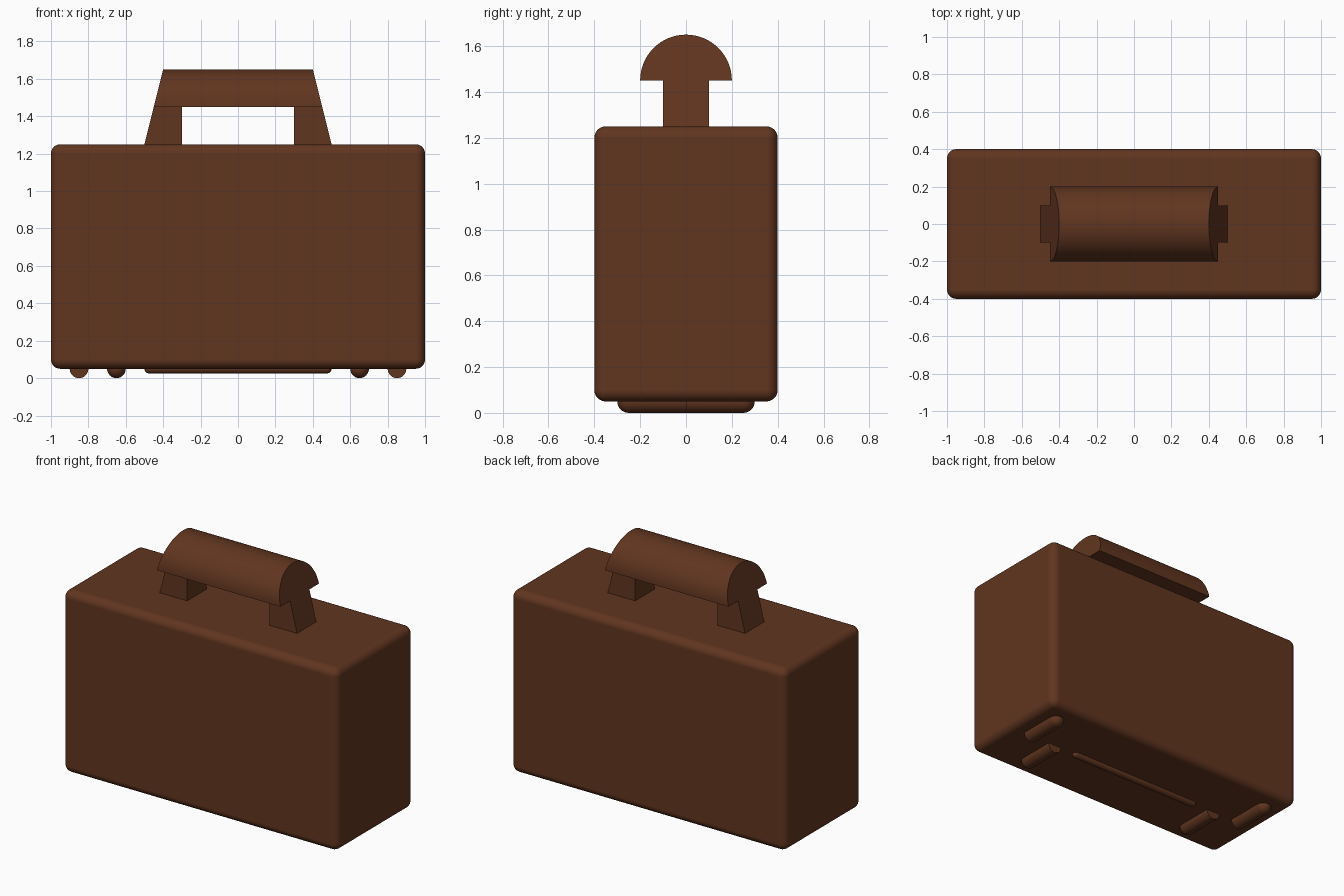
import bpy, bmesh
from math import sin, cos, pi, radians

if "Cube" in bpy.data.objects:
    bpy.data.objects.remove(bpy.data.objects["Cube"])

brown = bpy.data.materials.new("dark_brown_leather")
brown.diffuse_color = (0.12, 0.036, 0.014, 1)
brown.use_nodes = True
brown.node_tree.nodes["Principled BSDF"].inputs["Base Color"].default_value = brown.diffuse_color


def finish(name, bm, smooth=True):
    bmesh.ops.recalc_face_normals(bm, faces=bm.faces)
    mesh = bpy.data.meshes.new(name)
    bm.to_mesh(mesh)
    bm.free()
    ob = bpy.data.objects.new(name, mesh)
    bpy.context.collection.objects.link(ob)
    mesh.materials.append(brown)
    if smooth:
        bpy.ops.object.select_all(action='DESELECT')
        ob.select_set(True)
        bpy.context.view_layer.objects.active = ob
        bpy.ops.object.shade_smooth_by_angle(angle=radians(30))
    return ob


def lathe_y(name, profile, x, z):
    """Revolve (y, radius) points around an axis along y."""
    bm = bmesh.new()
    vs = [bm.verts.new((x, y, z - r)) for y, r in profile]
    es = [bm.edges.new(p) for p in zip(vs, vs[1:])]
    bmesh.ops.spin(bm, geom=vs + es, cent=(x, 0, z), axis=(0, 1, 0),
                   angle=2 * pi, steps=32)
    bmesh.ops.remove_doubles(bm, verts=bm.verts, dist=1e-5)
    return finish(name, bm)


def round_end(tip, r):
    """Quarter-circle profile ending at y = tip."""
    return [(tip - r + r * sin(a), max(r * cos(a), 0))
            for a in (i * pi / 16 for i in range(9))]


def slant(z):
    """Half length of the handle at height z."""
    return 0.5 - (z - 1.25) * 0.25


def prism(name, ring, smooth):
    """Bridge two matching point rings, with caps."""
    bm = bmesh.new()
    a = [bm.verts.new(p) for p in ring[0]]
    b = [bm.verts.new(p) for p in ring[1]]
    bm.faces.new(a)
    bm.faces.new(b[::-1])
    n = len(a)
    for i in range(n):
        bm.faces.new((a[i], b[i], b[(i + 1) % n], a[(i + 1) % n]))
    return finish(name, bm, smooth)


# Case body with rounded edges
bm = bmesh.new()
bmesh.ops.create_cube(bm, size=1)
for v in bm.verts:
    v.co = (v.co.x * 2, v.co.y * 0.8, v.co.z * 1.2 + 0.65)
body = finish("case_body", bm)
bev = body.modifiers.new("rounding", 'BEVEL')
bev.width, bev.segments, bev.harden_normals = 0.05, 8, True
for poly in body.data.polygons:
    poly.use_smooth = True

# Half-round handle grip with slanted ends
arc = [(0.2 * cos(i * pi / 32), 1.45 + 0.2 * sin(i * pi / 32)) for i in range(33)]
prism("handle_grip", [[(s * slant(z), y, z) for y, z in arc] for s in (-1, 1)], True)

for side, label in ((-1, "left"), (1, "right")):
    # Handle post, sloping on its outer face
    outline = [(0.3, 1.25), (0.5, 1.25), (0.45, 1.45), (0.3, 1.45)]
    prism(label + "_handle_post",
          [[(side * x, y, z) for x, z in outline] for y in (-0.1, 0.1)], False)
    # Feet: flat at the middle, rounded at the outer tip
    foot = [(0, 0), (0, 0.05)] + round_end(0.3, 0.05)
    lathe_y(label + "_outer_foot", foot, side * 0.85, 0.05)
    lathe_y(label + "_inner_foot", [(-y, r) for y, r in foot], side * 0.65, 0.05)

# Long rounded rib under the base
tip = round_end(0.5, 0.025)
rib = lathe_y("base_rib", [(-y, r) for y, r in tip[::-1]] + tip, 0, 0)
rib.location.z = 0.05
rib.rotation_euler.z = pi / 2
